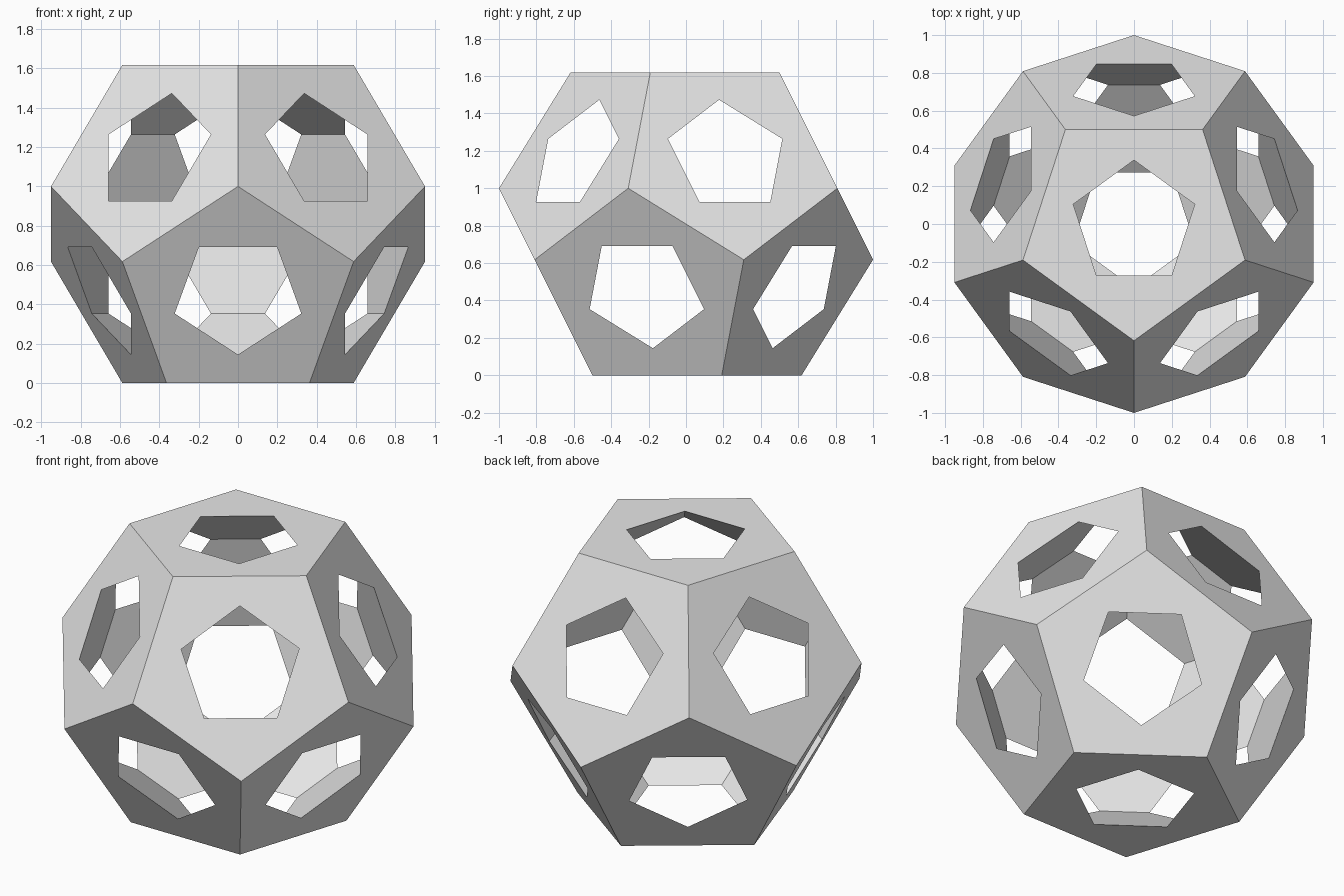
import bpy
import bmesh
import math
from mathutils import Vector

PHI = (1 + math.sqrt(5)) / 2
HALF = PHI / 2                        # half of the body height
RADIUS = math.hypot(1 / PHI, HALF)    # both solids share one circumscribed sphere

# Remove the default cube
cube = bpy.data.objects.get("Cube")
if cube:
    bpy.data.objects.remove(cube, do_unlink=True)


def ring(radius, z, start):
    """Five points of a regular pentagon at height z."""
    angles = [math.radians(start + 72 * k) for k in range(5)]
    return [Vector((radius * math.cos(a), radius * math.sin(a), z)) for a in angles]


def hull_object(name, points):
    """Convex solid around the points, with coplanar triangles merged."""
    bm = bmesh.new()
    for p in points:
        bm.verts.new(p)
    bmesh.ops.convex_hull(bm, input=bm.verts[:])
    bmesh.ops.dissolve_limit(bm, angle_limit=math.radians(1),
                             verts=bm.verts[:], edges=bm.edges[:])
    bmesh.ops.recalc_face_normals(bm, faces=bm.faces[:])
    bmesh.ops.translate(bm, verts=bm.verts[:], vec=(0, 0, HALF))
    mesh = bpy.data.meshes.new(name)
    bm.to_mesh(mesh)
    bm.free()
    obj = bpy.data.objects.new(name, mesh)
    bpy.context.collection.objects.link(obj)
    return obj


# Light grey material
grey = bpy.data.materials.new("light_grey")
grey.use_nodes = True
color = (0.8, 0.8, 0.8, 1)
grey.diffuse_color = color
grey.node_tree.nodes["Principled BSDF"].inputs["Base Color"].default_value = color

# Outer twelve-sided body
low = HALF - 1 / PHI
body = hull_object("pierced_dodecahedron",
                   ring(1 / PHI, HALF, -90) + ring(1, 1 - HALF, -90)
                   + ring(1, -low, 90) + ring(1 / PHI, -HALF, 90))
body.data.materials.append(grey)

# Twenty-sided cavity whose corners poke out through the body's faces
level = RADIUS / math.sqrt(5)
cavity = hull_object("cavity_cutter",
                     [Vector((0, 0, RADIUS)), Vector((0, 0, -RADIUS))]
                     + ring(2 * level, level, 90) + ring(2 * level, -level, -90))
cavity.data.materials.append(grey)
cavity.hide_render = True

# Cut the cavity and keep the resulting mesh
cut = body.modifiers.new("cavity", 'BOOLEAN')
cut.operation = 'DIFFERENCE'
cut.solver = 'EXACT'
cut.object = cavity
bpy.context.view_layer.update()
graph = bpy.context.evaluated_depsgraph_get()
result = bpy.data.meshes.new_from_object(body.evaluated_get(graph))
body.modifiers.clear()
body.data = result
bpy.data.objects.remove(cavity, do_unlink=True)
